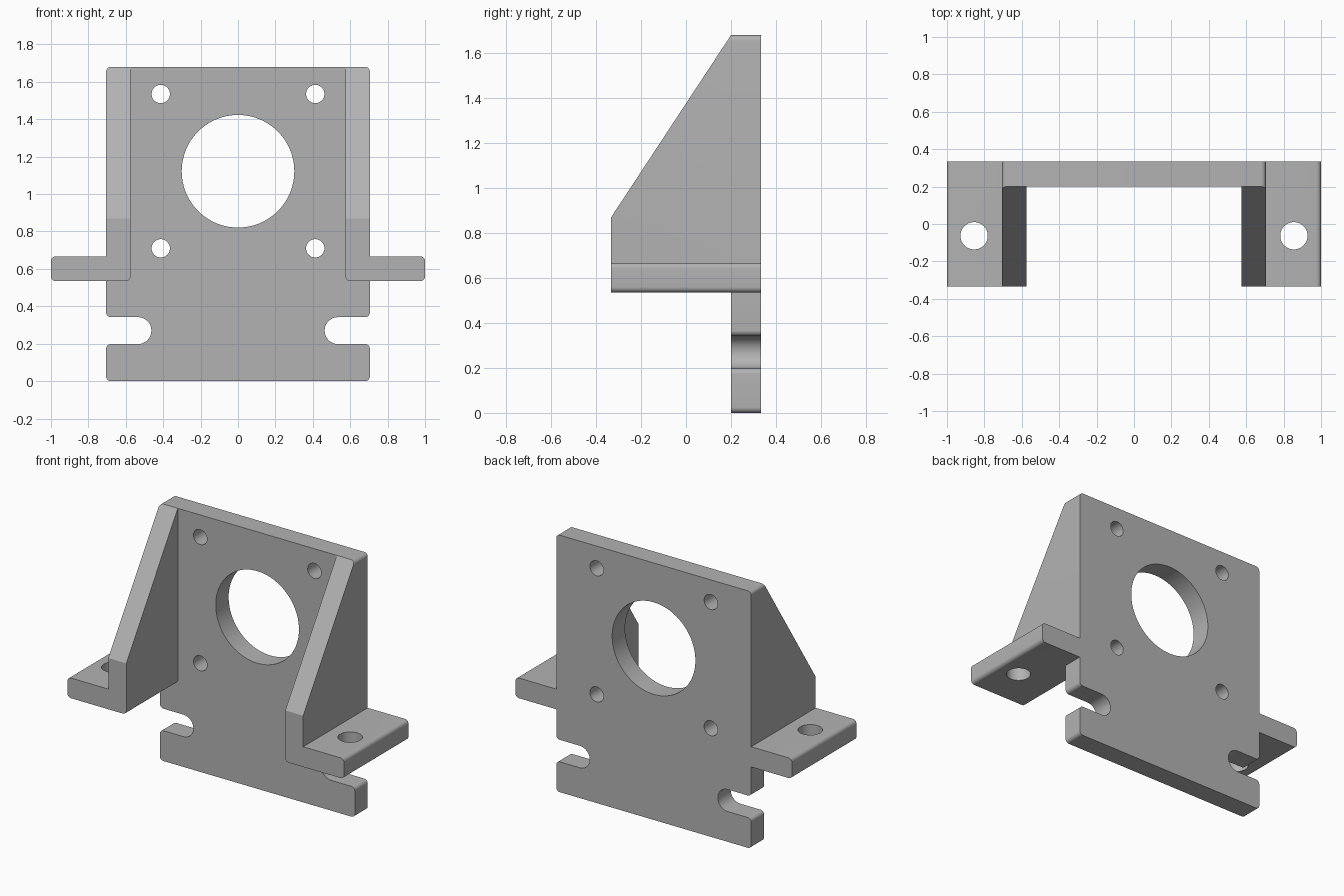
import bpy, bmesh, math
from mathutils import Vector

if "Cube" in bpy.data.objects:
    bpy.data.objects.remove(bpy.data.objects["Cube"], do_unlink=True)

grey = bpy.data.materials.new("grey metal")
grey.use_nodes = True
colour = (0.45, 0.45, 0.45, 1)
grey.diffuse_color = colour
grey.node_tree.nodes["Principled BSDF"].inputs["Base Color"].default_value = colour

# Main dimensions
HALF, TOP, R = 0.705, 1.68, 0.025
INNER = 0.575
FLANGE_LOW, FLANGE_HIGH = 0.535, 0.667
FRONT, PLATE_FRONT, BACK = -0.333, 0.2, 0.333
SLOT_LOW, SLOT_HIGH, SLOT_X = 0.198, 0.342, 0.463
SLOT_R = (SLOT_HIGH - SLOT_LOW) / 2 - 0.0005


def rounded(corners, steps=8):
    """Outline from (x, z, radius) corners, with each corner filleted."""
    pts = []
    for i, (x, z, r) in enumerate(corners):
        p = Vector((x, z))
        if r == 0:
            pts.append(p)
            continue
        a = (Vector(corners[i - 1][:2]) - p).normalized()
        b = (Vector(corners[(i + 1) % len(corners)][:2]) - p).normalized()
        for k in range(steps + 1):
            t = k / steps * math.pi / 2
            pts.append(p + r * (a * (1 - math.sin(t)) + b * (1 - math.cos(t))))
    return pts


def make_object(name, bm):
    bmesh.ops.recalc_face_normals(bm, faces=bm.faces)
    mesh = bpy.data.meshes.new(name)
    bm.to_mesh(mesh)
    bm.free()
    mesh.materials.append(grey)
    obj = bpy.data.objects.new(name, mesh)
    bpy.context.collection.objects.link(obj)
    return obj


def extrude(outline, y0, y1):
    bm = bmesh.new()
    face = bm.faces.new([bm.verts.new((p.x, y0, p.y)) for p in outline])
    new = bmesh.ops.extrude_face_region(bm, geom=[face])["geom"]
    bmesh.ops.translate(bm, vec=(0, y1 - y0, 0),
                        verts=[v for v in new if isinstance(v, bmesh.types.BMVert)])
    return bm


def combine(target, other, operation):
    """Apply a boolean and drop the helper."""
    mod = target.modifiers.new(operation, 'BOOLEAN')
    mod.operation, mod.object, mod.solver = operation, other, 'EXACT'
    bpy.context.view_layer.objects.active = target
    bpy.ops.object.modifier_apply(modifier=mod.name)
    bpy.data.objects.remove(other, do_unlink=True)


def drill(target, location, radius, segments, vertical=False):
    bpy.ops.mesh.primitive_cylinder_add(
        vertices=segments, radius=radius, depth=0.4, location=location,
        rotation=(0 if vertical else math.pi / 2, 0, 0))
    cutter = bpy.context.object
    cutter.name = "hole_cutter"
    cutter.data.materials.append(grey)
    combine(target, cutter, 'DIFFERENCE')


# Back plate, with open side slots and the rear ends of the flanges
half = [(HALF, 0, R), (HALF, SLOT_LOW, R), (SLOT_X, SLOT_LOW, SLOT_R),
        (SLOT_X, SLOT_HIGH, SLOT_R), (HALF, SLOT_HIGH, R),
        (HALF, FLANGE_LOW, 0), (1, FLANGE_LOW, R), (1, FLANGE_HIGH, R),
        (HALF, FLANGE_HIGH, 0), (HALF, TOP, R)]
mirrored = [(-x, z, r) for x, z, r in reversed(half)]
bracket = make_object("motor_bracket",
                      extrude(rounded(half + mirrored), PLATE_FRONT, BACK))

# Side gussets with mounting flanges, sloped at the front
for side in (-1, 1):
    section = [(side * x, z, r) for x, z, r in (
        (INNER, FLANGE_LOW, R), (1, FLANGE_LOW, R), (1, FLANGE_HIGH, R),
        (HALF, FLANGE_HIGH, 0), (HALF, TOP, R), (INNER, TOP, 0))]
    bm = extrude(rounded(section), FRONT, PLATE_FRONT)
    slope_start = Vector((0, FRONT, 0.87))
    slope = Vector((0, PLATE_FRONT, TOP)) - slope_start
    bmesh.ops.bisect_plane(bm, geom=bm.verts[:] + bm.edges[:] + bm.faces[:],
                           plane_co=slope_start, plane_no=(0, -slope.z, slope.y),
                           dist=1e-4, clear_outer=True)
    bmesh.ops.holes_fill(bm, edges=[e for e in bm.edges if e.is_boundary])
    combine(bracket, make_object("gusset", bm), 'UNION')

# Centre bore, four screw holes and two flange holes
drill(bracket, (0, 0.27, 1.122), 0.301, 96)
for side in (-1, 1):
    for z in (0.71, 1.535):
        drill(bracket, (side * 0.413, 0.27, z), 0.049, 40)
    drill(bracket, (side * 0.855, -0.063, 0.6), 0.073, 48, vertical=True)

# Merge flat seams, then smooth the fillets and bores
bm = bmesh.new()
bm.from_mesh(bracket.data)
bmesh.ops.remove_doubles(bm, verts=bm.verts, dist=1e-5)
bmesh.ops.dissolve_limit(bm, angle_limit=0.01, verts=bm.verts, edges=bm.edges)
bm.to_mesh(bracket.data)
bm.free()
bpy.ops.object.select_all(action='DESELECT')
bracket.select_set(True)
bpy.context.view_layer.objects.active = bracket
bpy.ops.object.shade_smooth_by_angle(angle=math.radians(30))
